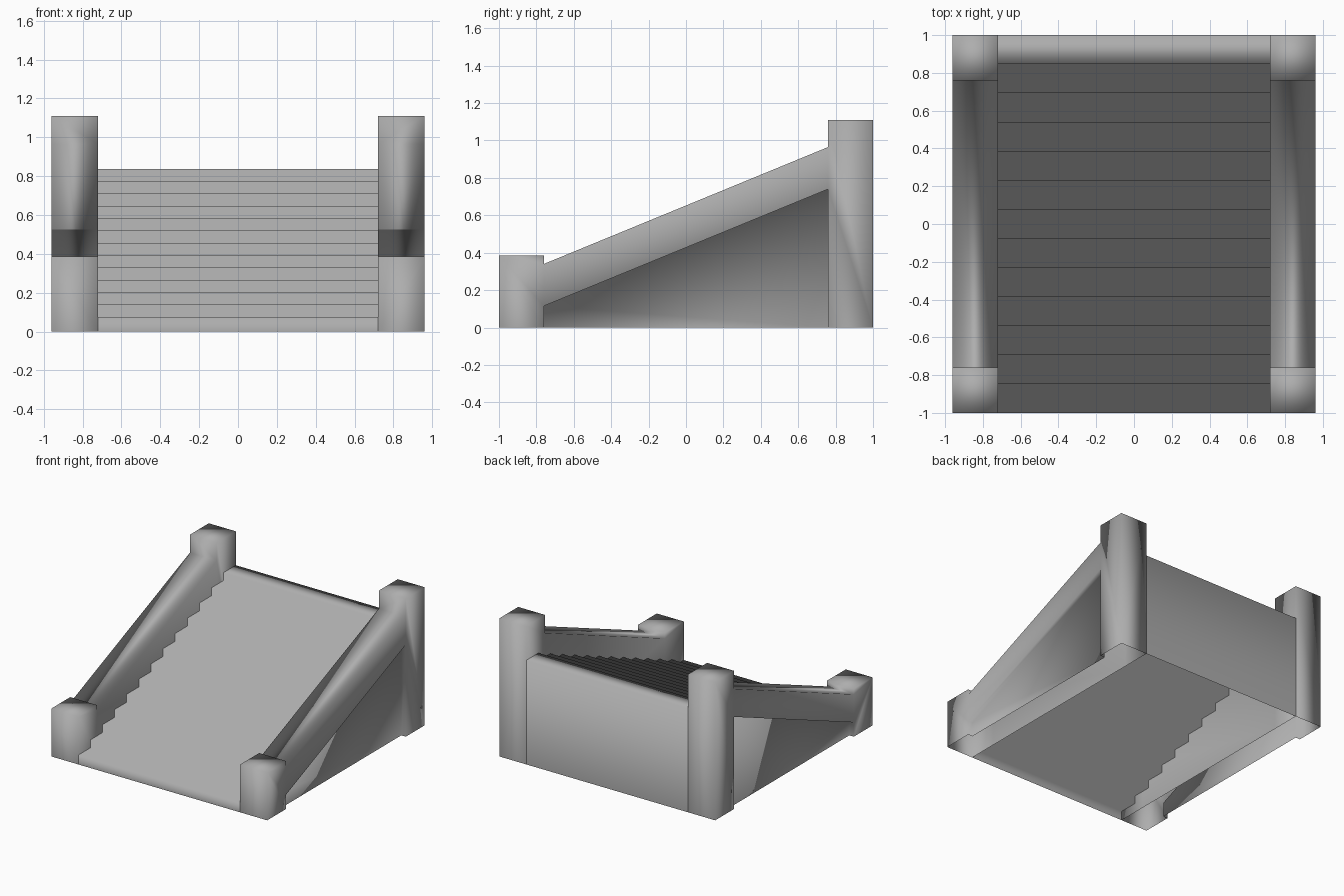
import bpy
import bmesh

if "Cube" in bpy.data.objects:
    bpy.data.objects.remove(bpy.data.objects["Cube"])

INNER, OUTER, RECESS = 0.72, 0.96, 0.04   # side wall x limits, panel depth
STEPS, FIRST, RISE = 13, 0.075, 0.0635

stone = bpy.data.materials.new("stone_grey")
stone.diffuse_color = (0.42, 0.42, 0.42, 1)
stone.use_nodes = True
stone.node_tree.nodes["Principled BSDF"].inputs["Base Color"].default_value = stone.diffuse_color


def finish(name, bm):
    bmesh.ops.remove_doubles(bm, verts=bm.verts, dist=0.0001)
    bmesh.ops.recalc_face_normals(bm, faces=bm.faces)
    for face in bm.faces:
        face.smooth = True            # soft shading across every corner
    mesh = bpy.data.meshes.new(name)
    bm.to_mesh(mesh)
    bm.free()
    mesh.materials.append(stone)
    ob = bpy.data.objects.new(name, mesh)
    bpy.context.collection.objects.link(ob)
    return ob


def ribbon(bm, profile, x0, x1):
    """Sweep an open (y, z) profile along x."""
    for (ya, za), (yb, zb) in zip(profile, profile[1:]):
        bm.faces.new([bm.verts.new(p) for p in
                      ((x0, ya, za), (x1, ya, za), (x1, yb, zb), (x0, yb, zb))])


def plate(bm, profile, x):
    """Flat face from a (y, z) outline."""
    bm.faces.new([bm.verts.new((x, y, z)) for y, z in profile])


# Staircase: risers, treads and back, open underneath
profile = [(-1, 0)]
for i in range(STEPS):
    z = FIRST + RISE * i
    profile += [(-1 + 2 * i / STEPS, z), (-1 + 2 * (i + 1) / STEPS, z)]
profile.append((1, 0))
bm = bmesh.new()
ribbon(bm, profile, -INNER, INNER)
finish("stairs", bm)

# Side wall: low post, sloping rail and tall post around a recessed panel
low = [(-1, 0), (-1, 0.385), (-0.76, 0.385), (-0.76, 0.34)]
tall = [(0.76, 0.965), (0.76, 1.11), (1, 1.11), (1, 0)]
panel = [(0.76, 0), (0.76, 0.74), (-0.76, 0.115), (-0.76, 0)]
bm = bmesh.new()
ribbon(bm, low + tall, INNER, OUTER)
# inner side
plate(bm, low + [panel[3]], INNER)
plate(bm, [low[3], tall[0], panel[0], panel[3]], INNER)
plate(bm, tall + [panel[0]], INNER)
# outer frame and panel
plate(bm, low + panel[2:], OUTER)
plate(bm, [low[3], tall[0], panel[1], panel[2]], OUTER)
plate(bm, tall + panel[:2], OUTER)
ribbon(bm, panel, OUTER - RECESS, OUTER)
plate(bm, panel, OUTER - RECESS)
wall = finish("side_walls", bm)
mirror = wall.modifiers.new("mirror", 'MIRROR')
mirror.use_axis = (True, False, False)
mirror.use_mirror_merge = False
